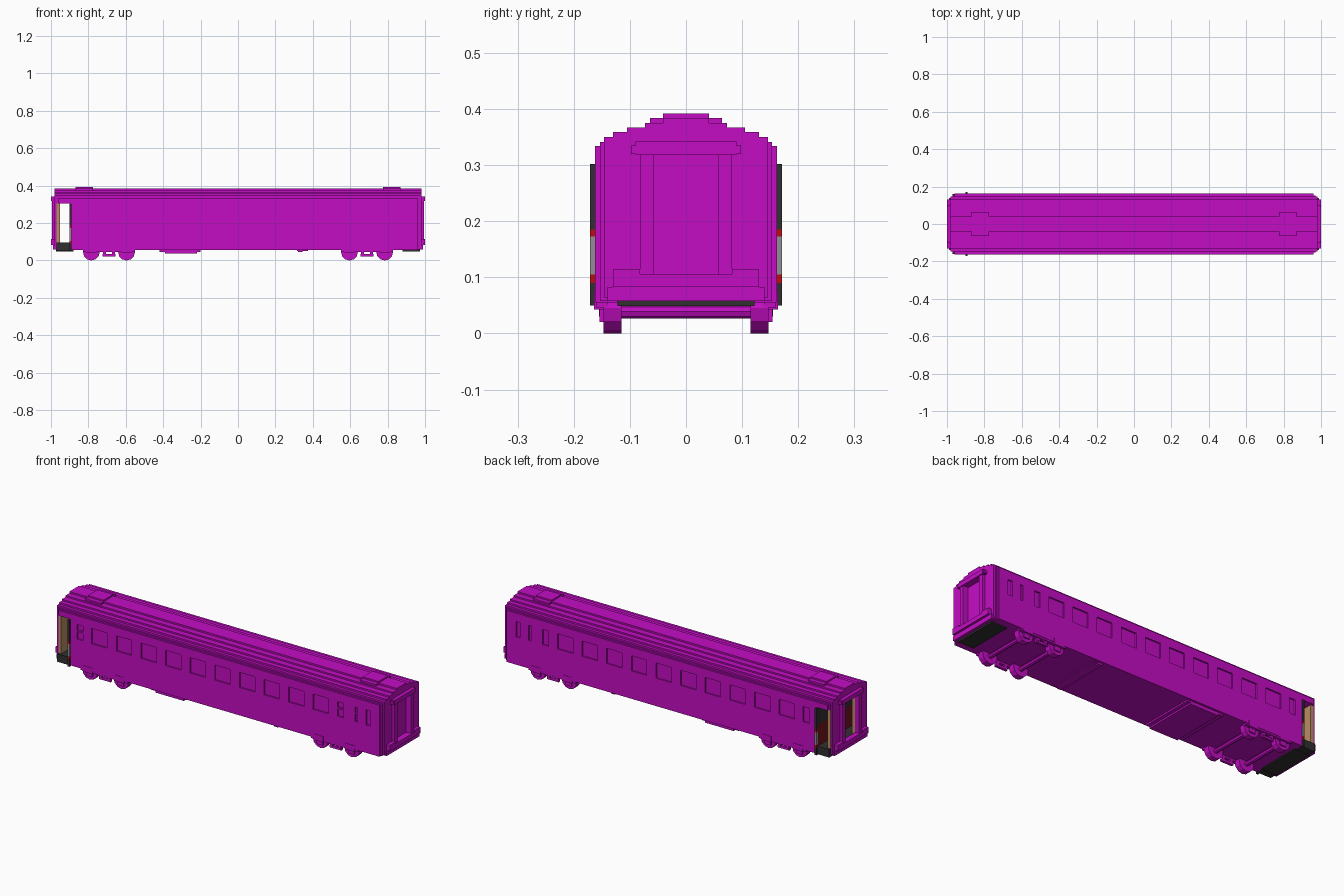
import bpy, bmesh, math
from mathutils import Matrix

if "Cube" in bpy.data.objects:
    bpy.data.objects.remove(bpy.data.objects["Cube"], do_unlink=True)


def material(name, r, g, b):
    m = bpy.data.materials.new(name)
    m.use_nodes = True
    m.diffuse_color = (r, g, b, 1)
    m.node_tree.nodes["Principled BSDF"].inputs["Base Color"].default_value = (r, g, b, 1)
    return m


PURPLE = material("bright purple", 0.55, 0.004, 0.55)
DARK = material("charcoal", 0.03, 0.03, 0.03)
TAN = material("tan", 0.5, 0.27, 0.13)
RED = material("red", 0.5, 0.004, 0.004)
MAROON = material("dark red", 0.17, 0.008, 0.01)
GREY = material("grey", 0.28, 0.28, 0.28)


def finish(name, bm, mat):
    bmesh.ops.recalc_face_normals(bm, faces=bm.faces)
    mesh = bpy.data.meshes.new(name)
    bm.to_mesh(mesh)
    bm.free()
    mesh.materials.append(mat)
    ob = bpy.data.objects.new(name, mesh)
    bpy.context.collection.objects.link(ob)
    return ob


def boxes(name, specs, mat):
    """One object from (x0, x1, y0, y1, z0, z1) boxes."""
    bm = bmesh.new()
    for x0, x1, y0, y1, z0, z1 in specs:
        m = (Matrix.Translation(((x0 + x1) / 2, (y0 + y1) / 2, (z0 + z1) / 2))
             @ Matrix.Diagonal((x1 - x0, y1 - y0, z1 - z0, 1)))
        bmesh.ops.create_cube(bm, size=1, matrix=m)
    return finish(name, bm, mat)


def both_sides(x0, x1, y0, y1, z0, z1):
    return [(x0, x1, y0, y1, z0, z1), (x0, x1, -y1, -y0, z0, z1)]


def stepped_prism(name, x0, x1, steps, bottom, mat):
    """Extrude a stair-stepped arch, given as (half width, top) pairs, along x."""
    half = []
    for i, (w, z) in enumerate(steps):
        half += [(w, z), (w, steps[i + 1][1] if i + 1 < len(steps) else bottom)]
    ring = half + [(-y, z) for y, z in reversed(half)]
    bm = bmesh.new()
    face = bm.faces.new([bm.verts.new((x0, y, z)) for y, z in ring])
    ext = bmesh.ops.extrude_face_region(bm, geom=[face])
    verts = [v for v in ext["geom"] if isinstance(v, bmesh.types.BMVert)]
    bmesh.ops.translate(bm, verts=verts, vec=(x1 - x0, 0, 0))
    return finish(name, bm, mat)


# Coach shell with stepped roof and corners
STEPS = [(.041, .384), (.073, .375), (.105, .367), (.13, .359),
         (.146, .35), (.153, .341), (.162, .334)]
shell = [stepped_prism("coach_body", -.96, .96, STEPS, .055, PURPLE)]
for side, s in (("left", 1), ("right", -1)):
    shell.append(stepped_prism(side + "_end_corner", s * .96, s * .97, STEPS[:6], .058, PURPLE))
    shell.append(stepped_prism(side + "_end_wall", s * .97, s * .98, STEPS[:5], .064, PURPLE))
    stepped_prism(side + "_roof_hatch", s * .775, s * .87,
                  [(.041, .392), (.064, .384)], .36, PURPLE)

# Shallow window recesses and the open vestibule
cuts = [(-.97, -.893, -.2, .2, .04, .305)]
for i in range(10):
    x = -.716 + i * .1473
    cuts += both_sides(x - .046, x + .046, .154, .2, .206, .288)
for x0, x1 in ((-.85, -.815), (.71, .745), (.815, .83)):
    cuts += [(x0, x1, -.2, -.154, .208, .248), (x0, x1, -.2, -.154, .256, .286),
             (x0, x1, .154, .2, .206, .288)]
cuts += both_sides(.88, .905, .154, .2, .206, .288)
cutters = [boxes("window_cutter", cuts, PURPLE),
           boxes("end_door_cutter", [(-1.1, -.93, -.058, .058, .105, .304),
                                     (-1.1, -.968, -.058, .058, .105, .318),
                                     (.965, 1.1, -.058, .058, .105, .318)], PURPLE)]
for part in shell:
    for cutter in cutters:
        mod = part.modifiers.new("cut", "BOOLEAN")
        mod.object = cutter
        mod.operation = "DIFFERENCE"
        mod.solver = "EXACT"
        mod.use_self = True
        bpy.context.view_layer.objects.active = part
        bpy.ops.object.modifier_apply(modifier=mod.name)
for cutter in cutters:
    bpy.data.objects.remove(cutter, do_unlink=True)

# Vestibule: steps, lining, inner wall and banded handrails
boxes("entrance_steps", [(-.97, -.893, -.161, .161, .053, .096)], DARK)
boxes("vestibule_lining", both_sides(-.97, -.953, .058, .15, .096, .305), TAN)
boxes("inner_wall_lower", [(-.9, -.893, -.155, .155, .096, .21)], MAROON)
boxes("inner_wall_upper", [(-.9, -.893, -.155, .155, .21, .305)], DARK)
for name, z0, z1, mat in (("foot", .05, .09, DARK), ("low_band", .09, .105, RED),
                          ("grip", .105, .173, GREY), ("high_band", .173, .185, RED),
                          ("top", .185, .302, DARK)):
    boxes("handrail_" + name, both_sides(-.9, -.89, .155, .171, z0, z1), mat)

# Gangway frames and end sills
for side, s in (("left", 1), ("right", -1)):
    def span(a, b):
        return tuple(sorted((s * a, s * b)))
    frame = both_sides(*span(.975, .995), .058, .082, .105, .32)
    frame += [span(.975, 1) + (-.09, .09, .318, .342),
              span(.975, .998) + (-.098, .098, .32, .335)]
    boxes(side + "_gangway_frame", frame, PURPLE)
    sill = [span(.975, 1) + (-.082, .082, .083, .106),
            span(.96, .988) + (-.14, .14, .058, .083)]
    sill += both_sides(*span(.975, 1), .082, .13, .083, .115)
    boxes(side + "_end_sill", sill, PURPLE)
    boxes(side + "_end_underframe", [span(.88, .972) + (-.122, .122, .049, .06)], DARK)

# Equipment under the floor
boxes("equipment_box", [(-.42, -.2, -.15, .15, .046, .06),
                        (-.39, -.22, -.15, .15, .037, .06)], PURPLE)
boxes("small_equipment_box", [(.315, .375, -.15, .15, .05, .06),
                              (.32, .345, -.15, .15, .044, .06)], PURPLE)


def cylinder_y(bm, x, y0, y1, z, r, sides):
    m = Matrix.Translation((x, (y0 + y1) / 2, z)) @ Matrix.Rotation(math.pi / 2, 4, "X")
    bmesh.ops.create_cone(bm, cap_ends=True, segments=sides, radius1=r, radius2=r,
                          depth=y1 - y0, matrix=m)


# Two bogies with wheels, axles and side frames
for side, cx in (("left", .69), ("right", -.69)):
    wheels, axles, parts = bmesh.new(), bmesh.new(), []
    for x in (cx - .094, cx + .094):
        for y in (-.131, .131):
            cylinder_y(wheels, x, y - .016, y + .016, .045, .045, 12)
        cylinder_y(axles, x, -.12, .12, .039, .012, 8)
        parts += both_sides(x - .028, x + .028, .14, .164, .043, .075)
        parts += both_sides(x - .018, x + .018, .14, .154, .02, .06)
    finish(side + "_wheels", wheels, PURPLE)
    finish(side + "_axles", axles, PURPLE)
    parts += both_sides(cx - .14, cx + .14, .14, .16, .046, .062)
    parts += both_sides(cx - .035, cx + .035, .14, .153, .022, .034)
    for dx in (-.024, .024):
        parts += both_sides(cx + dx - .008, cx + dx + .008, .14, .155, .03, .055)
    boxes(side + "_bogie_side_frames", parts, PURPLE)
